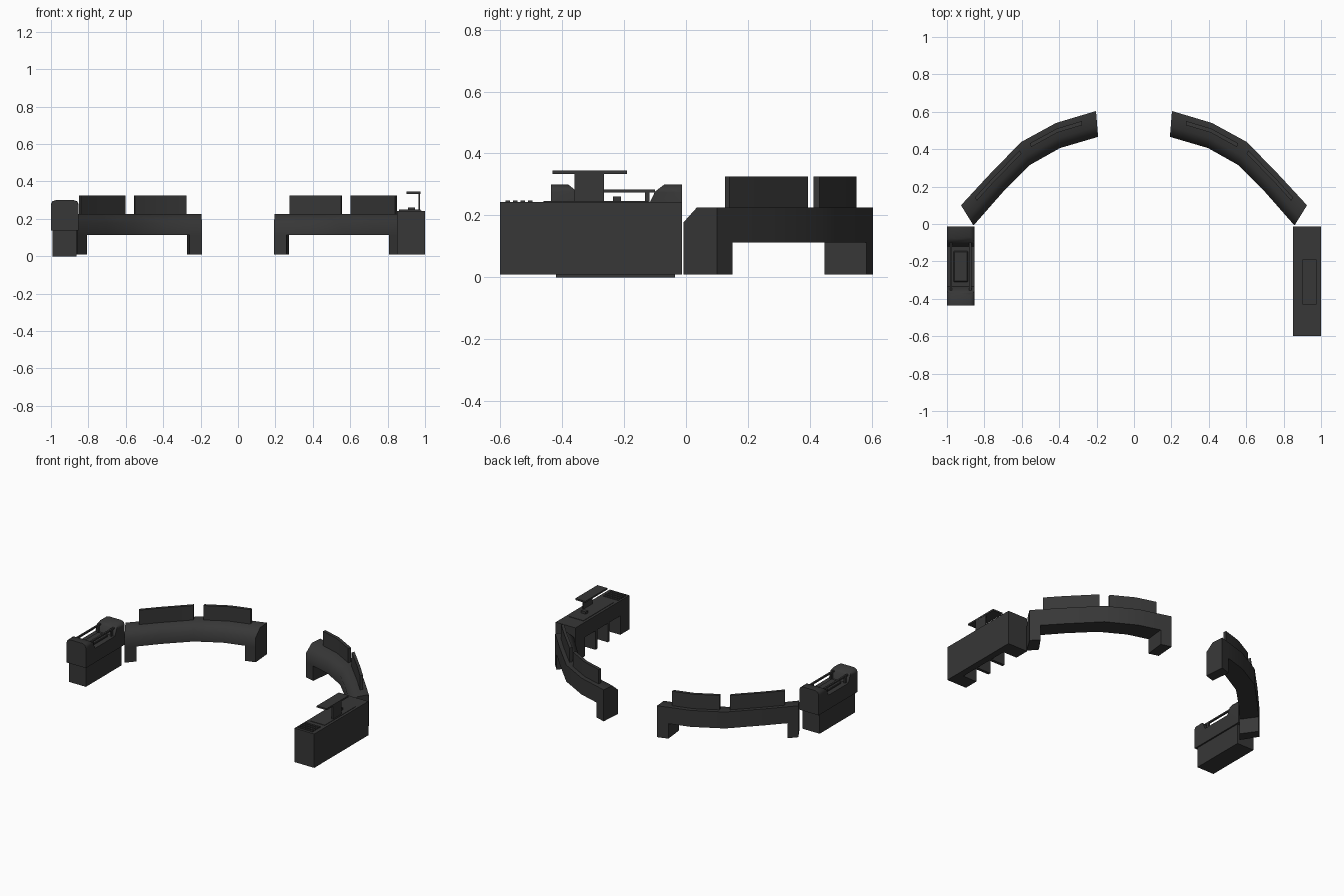
import bpy, bmesh, math

if "Cube" in bpy.data.objects:
    bpy.data.objects.remove(bpy.data.objects["Cube"], do_unlink=True)

charcoal = bpy.data.materials.new("charcoal")
charcoal.use_nodes = True
COLOR = (0.038, 0.038, 0.038, 1)
charcoal.diffuse_color = COLOR
charcoal.node_tree.nodes["Principled BSDF"].inputs["Base Color"].default_value = COLOR


def finish(name, bm, smooth=False):
    bmesh.ops.recalc_face_normals(bm, faces=bm.faces)
    mesh = bpy.data.meshes.new(name)
    bm.to_mesh(mesh)
    bm.free()
    mesh.materials.append(charcoal)
    obj = bpy.data.objects.new(name, mesh)
    bpy.context.collection.objects.link(obj)
    if smooth:
        bpy.ops.object.select_all(action='DESELECT')
        obj.select_set(True)
        bpy.context.view_layer.objects.active = obj
        bpy.ops.object.shade_smooth_by_angle(angle=math.radians(50))
    return obj


def box(name, xs, ys, zs, bevel=0):
    bm = bmesh.new()
    bmesh.ops.create_cube(bm, size=1)
    for v in bm.verts:
        v.co = [r[0] if c < 0 else r[1] for c, r in zip(v.co, (xs, ys, zs))]
    if bevel:
        bmesh.ops.bevel(bm, geom=bm.edges[:], offset=bevel, segments=1, affect='EDGES')
    return finish(name, bm)


# Plan of the curved desk: matching corners of the inner and outer edges
OUTER = [(0.203, 0.604), (0.417, 0.54), (0.604, 0.438), (0.78, 0.257), (0.925, 0.10)]
INNER = [(0.192, 0.466), (0.396, 0.406), (0.556, 0.316), (0.70, 0.172), (0.858, -0.008)]


def on_plan(t, f):
    """Point at station t along the arc and fraction f from inner to outer edge."""
    i = min(int(t), len(OUTER) - 2)
    u = t - i
    a, b = [[p + (q - p) * u for p, q in zip(edge[i], edge[i + 1])] for edge in (INNER, OUTER)]
    return [p + (q - p) * f for p, q in zip(a, b)]


def sweep(name, side, stations, profile, leg_z=None):
    """Sweep a (fraction, z) profile along the arc; end segments may drop legs."""
    bm = bmesh.new()
    rings = []
    for t in stations:
        ring = []
        for f, z in profile:
            x, y = on_plan(t, f)
            ring.append(bm.verts.new((side * x, y, z)))
        rings.append(ring)
    n = len(profile)
    bottoms = []
    for r, s in zip(rings, rings[1:]):
        for k in range(n):
            face = bm.faces.new((r[k], r[(k + 1) % n], s[(k + 1) % n], s[k]))
            if k == n - 1:
                bottoms.append(face)
    bm.faces.new(rings[0])
    bm.faces.new(rings[-1])
    if leg_z is not None:
        bmesh.ops.recalc_face_normals(bm, faces=bm.faces)
        legs = [bottoms[0], bottoms[-1]]
        new = bmesh.ops.extrude_discrete_faces(bm, faces=legs)["faces"]
        # Close the leg walls between the beam and each dropped foot
        for old_z_face in new:
            verts = old_z_face.verts[:]
            tops = [bm.verts.new(v.co) for v in verts]
            for v in verts:
                v.co.z = leg_z
            for k in range(4):
                j = (k + 1) % 4
                bm.faces.new((verts[k], verts[j], tops[j], tops[k]))
        bmesh.ops.remove_doubles(bm, verts=bm.verts[:], dist=0.0001)
    finish(name, bm, smooth=True)


BEAM = [(0, 0.113), (0, 0.178), (0.4, 0.226), (1, 0.226), (1, 0.113)]
SCREEN = [(0.62, 0.215), (0.62, 0.325), (0.78, 0.325), (0.78, 0.215)]
for label, side in (("left", 1), ("right", -1)):
    sweep(label + "_curved_desk", side, [0, 0.33, 1, 2, 3, 3.68, 4], BEAM, leg_z=0.01)
    sweep(label + "_rear_screen", side, [0.37, 1, 1.8], SCREEN)
    sweep(label + "_front_screen", side, [2.1, 3, 3.6], SCREEN)

# Right console: inset base and rounded hood with a recessed middle
box("right_console_base", (-0.992, -0.863), (-0.42, -0.035), (0, 0.14))
bm = bmesh.new()
side_profile = [(-0.435, 0.137), (-0.435, 0.30), (-0.38, 0.30), (-0.355, 0.28), (-0.335, 0.235),
                (-0.12, 0.235), (-0.10, 0.277), (-0.07, 0.30), (-0.013, 0.30), (-0.013, 0.137)]
face = bm.faces.new([bm.verts.new((-1, y, z)) for y, z in side_profile])
ext = bmesh.ops.extrude_face_region(bm, geom=[face])["geom"]
for v in ext:
    if isinstance(v, bmesh.types.BMVert):
        v.co.x = -0.853
top_edges = [e for e in bm.edges if abs(e.verts[0].co.x - e.verts[1].co.x) < 0.001
             and all(v.co.z > 0.299 for v in e.verts)]
bmesh.ops.bevel(bm, geom=top_edges, offset=0.026, segments=2, affect='EDGES', profile=0.5)
finish("right_console_hood", bm, smooth=True)
box("right_console_panel", (-0.965, -0.888), (-0.31, -0.145), (0.23, 0.246), 0.004)
for label, x in (("outer", -0.978), ("inner", -0.875)):
    box(label + "_rail", (x - 0.006, x + 0.006), (-0.355, -0.10), (0.274, 0.284))
    for end, y in (("front", -0.33), ("rear", -0.125)):
        box(label + "_rail_post_" + end, (x - 0.006, x + 0.006), (y - 0.008, y + 0.008), (0.23, 0.276))

# Left console: solid top and outer wall, open alcoves on the inner side
box("left_console_body", (0.85, 1), (-0.6, -0.013), (0.14, 0.243))
box("left_console_outer_wall", (0.955, 1), (-0.6, -0.013), (0.01, 0.14))
for i, ys in enumerate([(-0.6, -0.5), (-0.385, -0.365), (-0.25, -0.23), (-0.115, -0.013)]):
    box("left_console_divider_%d" % i, (0.85, 0.955), ys, (0.01, 0.14))
box("left_console_panel", (0.868, 0.982), (-0.46, -0.125), (0.24, 0.246))
for i in range(4):
    y = -0.575 + i * 0.024
    box("vent_slat_%d" % i, (0.862, 0.975), (y - 0.007, y + 0.007), (0.24, 0.249))
box("control_knob", (0.91, 0.945), (-0.235, -0.21), (0.24, 0.262))

# Flat canopy on a thin upright
box("canopy_post", (0.964, 0.974), (-0.36, -0.265), (0.24, 0.336))
box("canopy_plate", (0.90, 0.975), (-0.43, -0.19), (0.334, 0.345))
